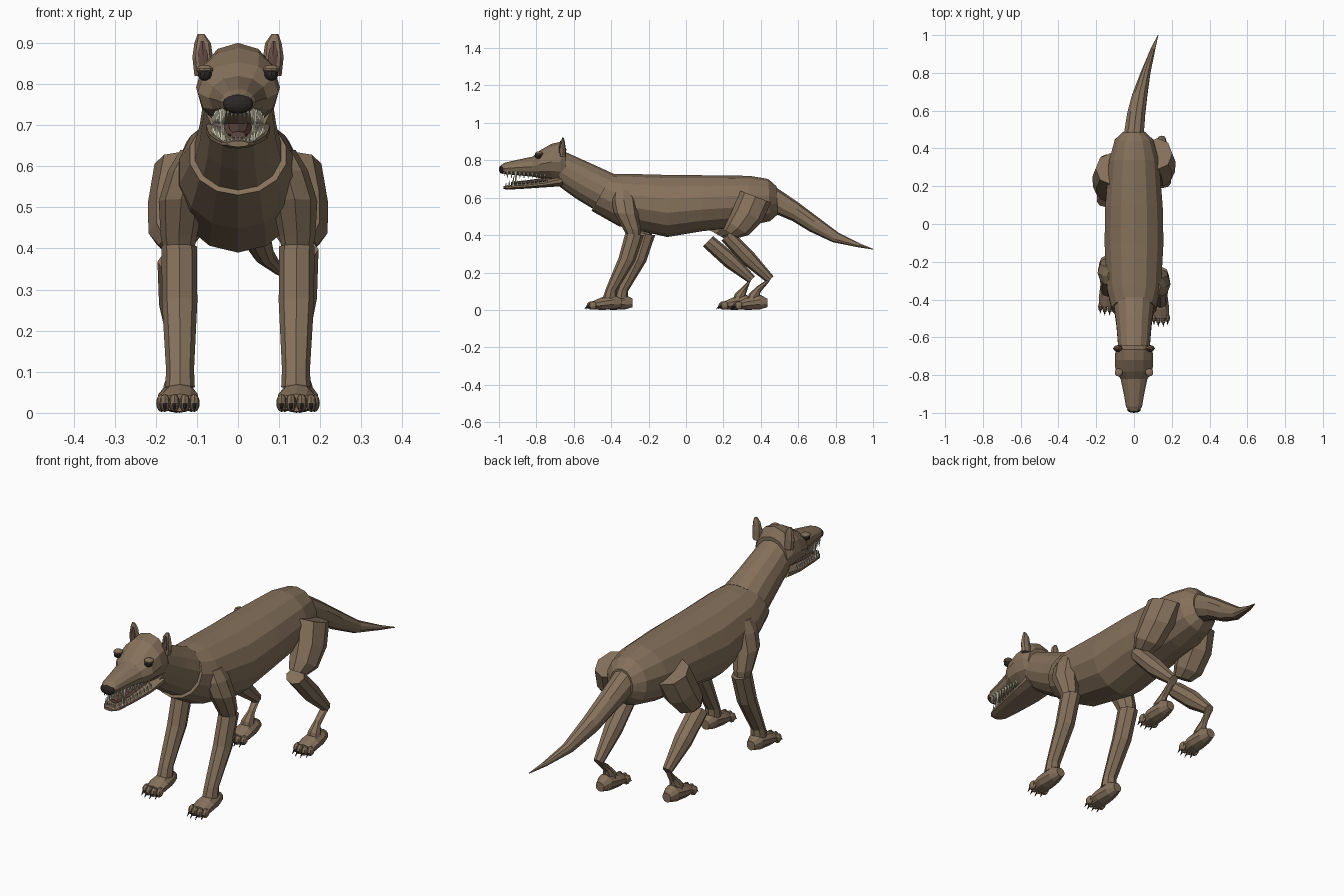
import bpy, bmesh, math
from mathutils import Vector, Matrix


def material(name, color):
    m = bpy.data.materials.new(name)
    m.diffuse_color = (*color, 1)
    return m


FUR = material("fur", (0.235, 0.165, 0.105))
DARK = material("dark_horn", (0.025, 0.02, 0.02))
IVORY = material("ivory", (0.72, 0.68, 0.52))
FLESH = material("flesh", (0.13, 0.07, 0.055))


def finish(name, bm, mat):
    bmesh.ops.recalc_face_normals(bm, faces=bm.faces)
    me = bpy.data.meshes.new(name)
    bm.to_mesh(me)
    bm.free()
    me.materials.append(mat)
    ob = bpy.data.objects.new(name, me)
    bpy.context.collection.objects.link(ob)
    return ob


def loft(name, sections, sides=8, mat=FUR, side=1, dy=0):
    """Elliptical rings: (x, top y, top z, bottom y, bottom z, half width)."""
    bm = bmesh.new()
    rings = []
    for x, yt, zt, yb, zb, rx in sections:
        c = Vector((x * side, (yt + yb) / 2 + dy, (zt + zb) / 2))
        a = Vector((0, (yt - yb) / 2, (zt - zb) / 2))
        ring = []
        for i in range(sides):
            t = math.tau * i / sides
            ring.append(bm.verts.new(c + a * math.cos(t) + Vector((rx * math.sin(t), 0, 0))))
        rings.append(ring)
    for r, s in zip(rings, rings[1:]):
        for i in range(sides):
            j = (i + 1) % sides
            bm.faces.new((r[i], r[j], s[j], s[i]))
    bm.faces.new(rings[0])
    bm.faces.new(rings[-1])
    return finish(name, bm, mat)


def blobs(name, items, mat, u=10, v=7):
    """Ellipsoids: (centre, radii)."""
    bm = bmesh.new()
    for c, r in items:
        bmesh.ops.create_uvsphere(bm, u_segments=u, v_segments=v, radius=1,
                                  matrix=Matrix.Translation(c) @ Matrix.Diagonal((*r, 1)))
    return finish(name, bm, mat)


def spikes(name, items, mat):
    """Pointed cones: (base, tip, radius)."""
    bm = bmesh.new()
    for b, t, r in items:
        b, t = Vector(b), Vector(t)
        d = t - b
        m = Matrix.Translation((b + t) / 2) @ d.to_track_quat('Z', 'Y').to_matrix().to_4x4()
        bmesh.ops.create_cone(bm, cap_ends=True, segments=6, radius1=r, radius2=r * 0.1,
                              depth=d.length, matrix=m)
    return finish(name, bm, mat)


# Trunk, neck and tail
loft("torso", [(0, -.395, .725, -.505, .53, .12), (0, -.33, .728, -.36, .448, .146),
               (0, -.1, .722, -.1, .39, .16), (0, .1, .72, .08, .42, .156),
               (0, .34, .717, .32, .447, .136), (0, .44, .70, .45, .475, .105),
               (0, .485, .66, .49, .51, .06)], 14)
loft("neck", [(0, -.385, .727, -.50, .542, .108), (0, -.49, .775, -.58, .59, .095),
              (0, -.59, .82, -.65, .64, .088), (0, -.645, .845, -.69, .67, .084)], 14)
loft("tail", [(0, .43, .67, .43, .50, .058), (0, .49, .65, .475, .515, .055),
              (.012, .60, .575, .57, .475, .05), (.03, .70, .50, .66, .42, .042),
              (.062, .82, .41, .785, .362, .026), (.1, .93, .355, .92, .335, .013),
              (.127, 1, .327, 1, .323, .002)], 10)

# Head and jaws
loft("head", [(0, -.64, .86, -.645, .69, .085), (0, -.665, .9, -.67, .685, .098),
              (0, -.72, .888, -.72, .695, .102), (0, -.78, .853, -.78, .705, .098),
              (0, -.82, .82, -.82, .712, .071), (0, -.9, .803, -.9, .72, .054),
              (0, -.965, .788, -.965, .725, .043), (0, -.99, .775, -.985, .735, .03)], 12)
loft("lower_jaw", [(0, -.67, .72, -.655, .662, .082), (0, -.76, .69, -.76, .655, .074),
                   (0, -.88, .675, -.88, .647, .056), (0, -.95, .668, -.955, .643, .043),
                   (0, -.975, .662, -.975, .647, .027)], 10)
loft("tongue", [(0, -.7, .715, -.7, .685, .036), (0, -.86, .692, -.86, .668, .028),
                (0, -.935, .685, -.935, .668, .018)], 8, FLESH)
blobs("nose", [((0, -.983, .752), (.037, .017, .024))], DARK, 12, 8)

# Eyes and ears
for s, n in ((1, "right"), (-1, "left")):
    blobs(n + "_eye", [((s * .081, -.79, .824), (.018, .018, .016))], DARK)
    blobs(n + "_eyelid", [((s * .081, -.786, .835), (.022, .022, .012))], FUR)
    loft(n + "_ear", [(.083, -.675, .82, -.64, .82, .023), (.086, -.675, .865, -.643, .865, .025),
                      (.086, -.668, .90, -.648, .90, .02), (.09, -.662, .922, -.654, .922, .008)],
         8, FUR, s)
    loft(n + "_inner_ear", [(.084, -.679, .84, -.665, .84, .012), (.085, -.679, .87, -.665, .87, .014),
                            (.087, -.672, .905, -.66, .905, .005)], 6, FLESH, s)

# Teeth: side rows, long fangs and front incisors
upper, lower = [], []
for s in (1, -1):
    for i in range(10):
        t = i / 9
        y = -.955 + .2 * t
        xu, xl = s * (.034 + .026 * t), s * (.034 + .028 * t)
        zl = .662 + .014 * t
        fang = i == 2
        upper.append(((xu, y, .742 - .012 * t), (xu, y, .675 if fang else .703), .009 if fang else .007))
        y += .01
        fang = i == 1
        lower.append(((xl, y, zl), (xl, y, .715 if fang else zl + .03), .008 if fang else .006))
for i in range(6):
    x = -.025 + .01 * i
    upper.append(((x, -.972, .742), (x, -.972, .715), .005))
    lower.append(((x, -.962, .655), (x, -.962, .682), .005))
spikes("upper_teeth", upper, IVORY)
spikes("lower_teeth", lower, IVORY)


def paw(name, s, x, dy):
    loft(name, [(x, -.345, .06, -.345, .015, .022), (x, -.385, .082, -.385, .003, .038),
                (x, -.45, .068, -.45, 0, .047), (x, -.5, .046, -.5, .003, .042)], 10, FUR, s, dy)
    xs = [s * x + o for o in (-.036, -.013, .013, .036)]
    ys = [dy - .498, dy - .508, dy - .508, dy - .498]
    blobs(name + "_toes", [((a, b, .024), (.013, .023, .022)) for a, b in zip(xs, ys)], FUR, 8, 6)
    spikes(name + "_claws", [((a, b - .012, .025), (a, b - .036, .004), .007)
                             for a, b in zip(xs, ys)], DARK)


# Legs: the stride is offset between the two sides
for s, n, fy, ty, ky, py, kz in ((1, "right", 0, 0, 0, .78, 0), (-1, "left", .06, -.08, -.1, .705, -.03)):
    loft(n + "_upper_arm", [(.1, -.39, .64, -.28, .64, .04), (.118, -.40, .59, -.265, .59, .052),
                            (.138, -.385, .52, -.255, .51, .055), (.144, -.335, .43, -.24, .43, .044),
                            (.144, -.315, .395, -.245, .385, .036)], 8, FUR, s, fy)
    loft(n + "_forearm", [(.143, -.325, .41, -.225, .40, .043), (.142, -.36, .28, -.272, .26, .043),
                          (.141, -.43, .11, -.37, .10, .034), (.141, -.445, .065, -.37, .06, .036)],
         8, FUR, s, fy)
    paw(n + "_front_paw", s, .142, fy)
    loft(n + "_thigh", [(.125, .29, .637, .455, .575, .078), (.145, .255, .55, .41, .475, .074),
                        (.152, .22, .475, .335, .40, .066), (.15, .20, .43, .28, .385, .042)],
         8, FUR, s, ty)
    loft(n + "_shin", [(.15, .245 + ky, .425 + kz, .19 + ky, .37 + kz, .046),
                       (.15, .36 + ky * .95, .31 + kz / 2, .305 + ky * .95, .245 + kz / 2, .042),
                       (.147, .468 + ky, .18, .435 + ky, .145, .022)], 8, FUR, s)
    hy = py - .78
    loft(n + "_hind_pastern", [(.147, .463 + ky, .182, .44 + ky, .145, .02),
                               (.148, .378 + hy, .125, .398 + hy, .095, .016),
                               (.15, .335 + hy, .085, .39 + hy, .055, .03),
                               (.15, .33 + hy, .06, .39 + hy, .04, .034)], 8, FUR, s)
    paw(n + "_hind_paw", s, .15, py)
